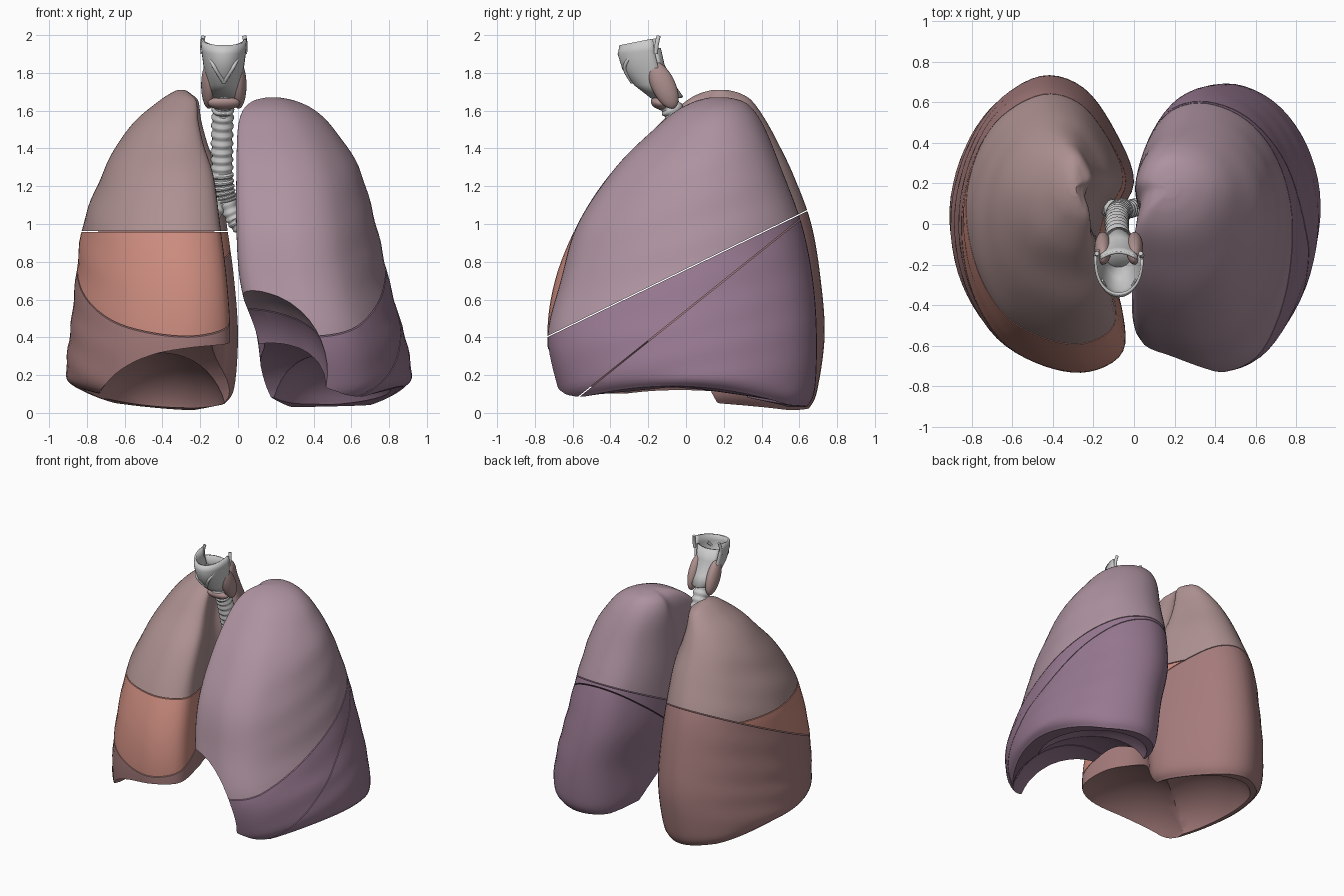
import bpy, bmesh, math
from mathutils import Vector

if "Cube" in bpy.data.objects:
    bpy.data.objects.remove(bpy.data.objects["Cube"])


def material(name, rgb):
    m = bpy.data.materials.new(name)
    m.diffuse_color = (*rgb, 1)
    m.use_nodes = True
    m.node_tree.nodes["Principled BSDF"].inputs["Base Color"].default_value = m.diffuse_color
    return m


def finish(bm, name, mat=None, angle=38):
    bmesh.ops.recalc_face_normals(bm, faces=bm.faces[:])
    me = bpy.data.meshes.new(name)
    bm.to_mesh(me)
    bm.free()
    ob = bpy.data.objects.new(name, me)
    bpy.context.collection.objects.link(ob)
    if mat:
        me.materials.append(mat)
    bpy.ops.object.select_all(action='DESELECT')
    ob.select_set(True)
    bpy.context.view_layer.objects.active = ob
    bpy.ops.object.shade_smooth_by_angle(angle=math.radians(angle))
    return ob


def spline(pts, n, closed=False):
    """Catmull-Rom through tuples, n steps per span."""
    P = [Vector(p) for p in pts]
    k, out = len(P), []
    for i in range(k if closed else k - 1):
        ids = [i - 1, i, i + 1, i + 2]
        a, b, c, d = [P[j % k] if closed else P[min(max(j, 0), k - 1)] for j in ids]
        for s in range(n):
            t = s / n
            out.append(0.5 * (2 * b + (c - a) * t + (2 * a - 5 * b + 4 * c - d) * t * t
                              + (3 * b - a - 3 * c + d) * t ** 3))
    if not closed:
        out.append(P[-1])
    return out


def loft(rows, closed=True, caps=True):
    bm = bmesh.new()
    R = [[bm.verts.new(p) for p in row] for row in rows]
    n = len(R[0])
    for a, b in zip(R, R[1:]):
        for i in range(n if closed else n - 1):
            j = (i + 1) % n
            bm.faces.new((a[i], a[j], b[j], b[i]))
    if caps:
        bm.faces.new(R[0])
        bm.faces.new(R[-1])
    return bm


def ellipsoid(name, c, r, mat=None, tilt=0.0):
    bm = bmesh.new()
    bmesh.ops.create_uvsphere(bm, u_segments=40, v_segments=24, radius=1)
    for v in bm.verts:
        p = Vector((v.co.x * r[0], v.co.y * r[1], v.co.z * r[2]))
        v.co = Vector(c) + Vector((p.x, p.y - tilt * p.z, p.z))
    return finish(bm, name, mat)


def lung(name, outline, stations, base_tilt, base_arch, cutters):
    """Loft a normalised outline (u medial-lateral, v front-back) up the stations."""
    prof = spline(outline, 5, True)
    rows = []
    for z, xm, xl, yf, yb in spline(stations, 6):
        row = []
        for u, v in prof:
            y = (yf + yb) / 2 + v * (yb - yf) / 2
            rib = 1 + 0.008 * math.sin(2 * math.pi * (z - 0.3 * y) / 0.21) * min(1, (1.7 - z) * 2)
            x = xm + (0.5 + (u - 0.5) * (rib if u > 0.5 else 1)) * (xl - xm)
            rise = base_tilt * max(u, 0) ** 2 + base_arch * max(0, 1 - (v + 0.15) ** 2)
            row.append((x, y, z + rise * max(0, 1 - z / 0.5)))
        rows.append(row)
    ob = finish(loft(rows), name)
    for c in cutters:
        mod = ob.modifiers.new("cut", 'BOOLEAN')
        mod.operation, mod.solver, mod.object = 'DIFFERENCE', 'EXACT', c
    dg = bpy.context.evaluated_depsgraph_get()
    bm = bmesh.new()
    bm.from_mesh(ob.evaluated_get(dg).to_mesh())
    bpy.data.objects.remove(ob)
    for c in cutters:
        bpy.data.objects.remove(c)
    return bm


def lobe(src, name, mat, planes):
    """Keep the part of the lung on the positive side of every fissure plane."""
    bm = src.copy()
    for co, no in planes:
        cut = bmesh.ops.bisect_plane(bm, geom=bm.verts[:] + bm.edges[:] + bm.faces[:], dist=1e-5,
                                     plane_co=Vector(co) + no.normalized() * .003, plane_no=no,
                                     clear_inner=True)
        edges = [e for e in cut['geom_cut'] if isinstance(e, bmesh.types.BMEdge)]
        bmesh.ops.triangle_fill(bm, edges=edges, use_beauty=True)
    return finish(bm, name, mat)


def tube(name, path, radius, steps=8, mat=None, ring=0.0):
    pts, rows = spline(path, steps), []
    for i, p in enumerate(pts):
        t = (pts[min(i + 1, len(pts) - 1)] - pts[max(i - 1, 0)]).normalized()
        a = t.cross(Vector((0, 1, 0))).normalized()
        b = t.cross(a)
        r = radius + (ring if i % 4 in (1, 2) else 0)
        rows.append([p + r * (a * math.cos(q) + b * math.sin(q))
                     for q in [2 * math.pi * k / 20 for k in range(20)]])
    return finish(loft(rows), name, mat)


def neg(plane):
    return plane[0], -Vector(plane[1])


# Lung colours
M_RU = material("right_upper", (0.42, 0.28, 0.28))
M_RM = material("right_middle", (0.60, 0.26, 0.21))
M_RL = material("right_lower", (0.38, 0.20, 0.20))
M_LU = material("left_upper", (0.42, 0.29, 0.35))
M_LL = material("left_lower", (0.31, 0.19, 0.28))
M_GL = material("gland", (0.42, 0.28, 0.27))

# Fissure planes
oblique = ((0, -0.7, 0.42), Vector((0, -0.485, 1)))
lingular = ((0, -0.55, 0.10), Vector((0, -0.80, 1)))
horizontal = ((0, 0, 0.96), Vector((0, 0, 1)))

# Left lung (viewer's right) with heart and diaphragm hollows
left = lung("left_lung",
            [(0.0, -.84), (.2, -.96), (.45, -1), (.7, -.86), (.91, -.45), (1, .05), (.94, .5),
             (.76, .84), (.5, 1), (.26, .93), (.09, .65), (.01, .28), (.05, -.05), (.01, -.45)],
            [(.03, .14, .88, -.63, .64), (.12, .12, .92, -.68, .68), (.4, .09, .88, -.73, .69),
             (.7, .02, .80, -.66, .67), (1.0, 0, .73, -.57, .61), (1.3, 0, .64, -.37, .50),
             (1.5, .005, .51, -.17, .42), (1.6, .03, .41, -.05, .36), (1.65, .08, .31, .05, .30),
             (1.67, .15, .22, .13, .22)], 0.02, 0.10,
            [ellipsoid("diaphragm_cutter", (.22, -.22, -.05), (.57, .58, .43)),
             ellipsoid("rear_diaphragm_cutter", (.48, .08, -.05), (.37, .50, .36)),
             ellipsoid("heart_cutter", (.0, -.78, .2), (.48, .52, .48))])
lobe(left, "left_upper_lobe", M_LU, [oblique])
lobe(left, "left_lingula", M_LL, [neg(oblique), lingular])
lobe(left, "left_lower_lobe", M_LL, [neg(oblique), neg(lingular)])
left.free()

# Right lung (viewer's left)
right = lung("right_lung",
             [(.06, -.86), (.25, -1), (.5, -.96), (.75, -.78), (.93, -.42), (1, .02), (.94, .45),
              (.78, .8), (.52, 1), (.28, .92), (.1, .62), (.0, .28), (.12, .0), (.15, -.25), (.07, -.55)],
             [(.01, -.07, -.86, -.64, .65), (.1, -.02, -.91, -.69, .69), (.4, 0, -.89, -.73, .73),
              (.7, -.02, -.86, -.69, .71), (1.0, -.06, -.82, -.57, .66), (1.25, -.10, -.725, -.41, .57),
              (1.42, -.16, -.64, -.24, .49), (1.55, -.195, -.54, -.12, .42), (1.65, -.21, -.42, .0, .35),
              (1.69, -.25, -.36, .07, .29), (1.71, -.28, -.32, .14, .22)], 0.08, 0.05,
             [ellipsoid("diaphragm_cutter", (-.2, -.42, -.05), (.57, .62, .46)),
              ellipsoid("rear_diaphragm_cutter", (-.45, .02, -.05), (.41, .58, .38))])
lobe(right, "right_upper_lobe", M_RU, [oblique, horizontal])
lobe(right, "right_middle_lobe", M_RM, [oblique, neg(horizontal)])
lobe(right, "right_lower_lobe", M_RL, [neg(oblique)])
right.free()

# Windpipe and the two main bronchi
tube("trachea", [(-.075, -.17, 1.74), (-.08, -.07, 1.60), (-.085, .0, 1.40), (-.08, .05, 1.22),
                 (-.06, .07, 1.12)], .052, 18, ring=.008)
tube("left_bronchus", [(-.07, .06, 1.16), (-.035, .07, 1.06), (.0, .08, 1.0), (.05, .09, .97)], .04, 10, ring=.006)
tube("right_bronchus", [(-.07, .06, 1.16), (-.12, .08, 1.07), (-.18, .10, 1.03)], .04, 12, ring=.006)

# Voice box: open shield narrowing downward
X0 = -.075
rows = []
for z, w, yf, yb, lift in [(1.945, .115, -.345, -.15, .035), (1.90, .112, -.355, -.14, .02),
                           (1.82, .10, -.33, -.12, .01), (1.74, .075, -.27, -.10, 0),
                           (1.67, .06, -.18, -.06, 0)]:
    rows.append([(X0 + w * math.sin(a), yb + (yf - yb) * max(0, math.cos(a * .95)) ** .8,
                  z + lift * (1 - math.cos(a))) for a in [math.radians(d) for d in range(-94, 95, 8)]])
shield = finish(loft(rows, False, False), "thyroid_cartilage")
back = []
for z, w, y in [(1.93, .09, -.17), (1.84, .085, -.15), (1.74, .07, -.10), (1.67, .055, -.05)]:
    back.append([(X0 + w * s / 4, y + .03 * (1 - (s / 4) ** 2), z) for s in range(-4, 5)])
plate = finish(loft(back, False, False), "cricoid_plate")
for part in (shield, plate):
    sol = part.modifiers.new("thickness", 'SOLIDIFY')
    sol.thickness, sol.offset = .014, 0

# Horns and gland lobes on both sides, joined by the isthmus
for side, s in (("right", -1), ("left", 1)):
    tube(side + "_superior_horn", [(X0 + s * .112, -.16, 1.90), (X0 + s * .115, -.155, 1.95),
                                   (X0 + s * .108, -.145, 1.995)], .011)
    tube(side + "_shield_ridge", [(X0 + s * .085, -.28, 1.90), (X0 + s * .05, -.325, 1.83),
                                  (X0, -.285, 1.75)], .010)
    ellipsoid(side + "_gland_lobe", (X0 + s * .078, -.12, 1.735), (.042, .068, .125), M_GL, .35)
ellipsoid("gland_isthmus", (X0, -.14, 1.64), (.085, .045, .035), M_GL, .3)
